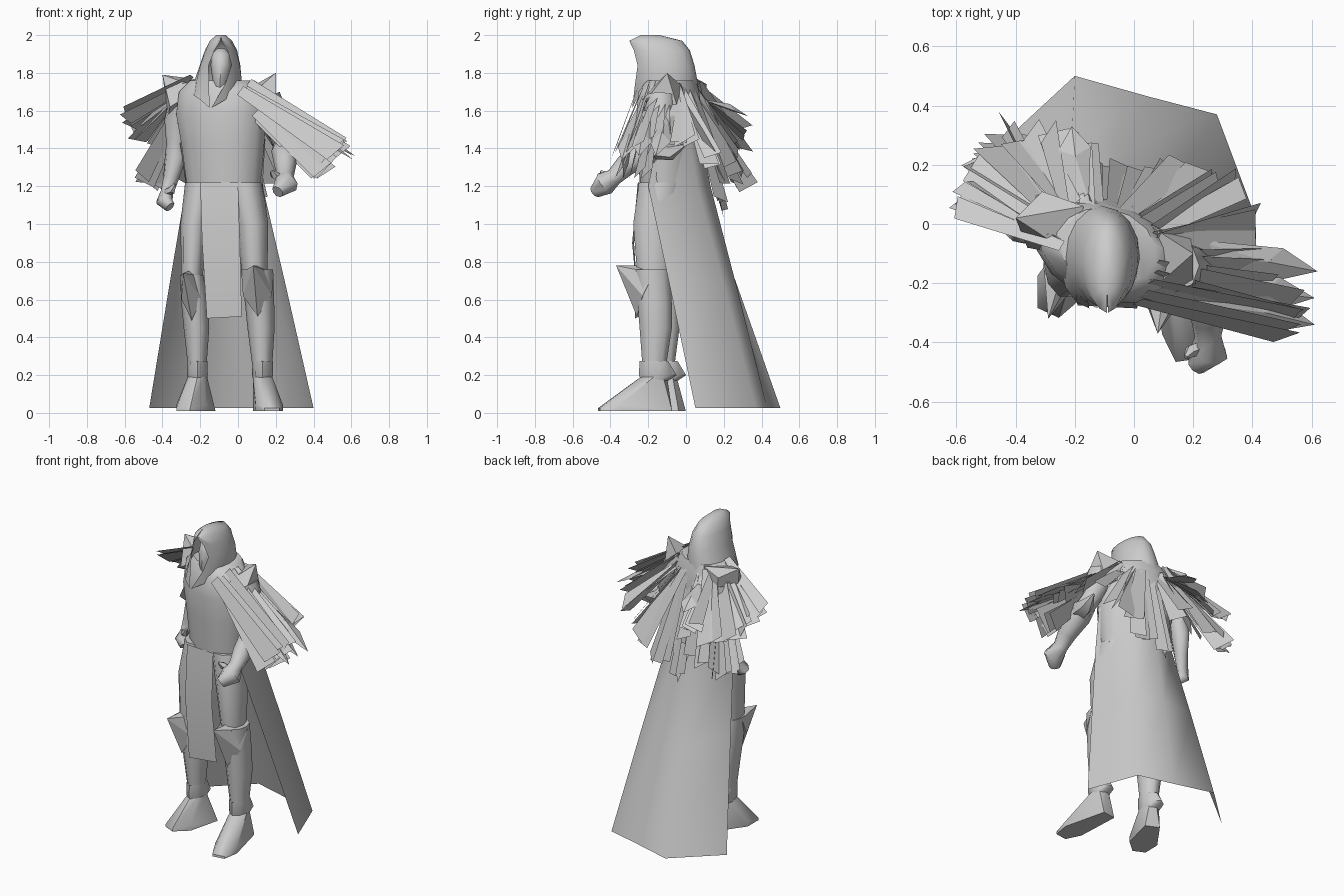
import bpy, bmesh, math, random
from mathutils import Vector as V, Matrix

if "Cube" in bpy.data.objects:
    bpy.data.objects.remove(bpy.data.objects["Cube"])

random.seed(4)
grey = bpy.data.materials.new("stone grey")
grey.diffuse_color = (0.6, 0.6, 0.6, 1)
grey.use_nodes = True
grey.node_tree.nodes["Principled BSDF"].inputs["Base Color"].default_value = grey.diffuse_color


def make(name, verts, faces=None, angle=50):
    """Mesh object; without faces the convex hull of the points is used."""
    bm = bmesh.new()
    vs = [bm.verts.new(v) for v in verts]
    if faces is None:
        res = bmesh.ops.convex_hull(bm, input=vs)
        junk = [g for g in res["geom_interior"] if isinstance(g, bmesh.types.BMVert)]
        bmesh.ops.delete(bm, geom=junk, context='VERTS')
    else:
        for f in faces:
            bm.faces.new([vs[i] for i in f])
    bmesh.ops.recalc_face_normals(bm, faces=bm.faces)
    me = bpy.data.meshes.new(name)
    bm.to_mesh(me)
    bm.free()
    me.materials.append(grey)
    ob = bpy.data.objects.new(name, me)
    bpy.context.collection.objects.link(ob)
    bpy.ops.object.select_all(action='DESELECT')
    ob.select_set(True)
    bpy.context.view_layer.objects.active = ob
    if angle:
        bpy.ops.object.shade_smooth_by_angle(angle=math.radians(angle))
    return ob


def grid(rows, closed):
    """Faces between equally long rows of points, with end caps when closed."""
    n, m = len(rows[0]), len(rows)
    faces = [(r * n + i, r * n + (i + 1) % n, (r + 1) * n + (i + 1) % n, (r + 1) * n + i)
             for r in range(m - 1) for i in range(n if closed else n - 1)]
    if closed:
        faces += [tuple(range(n)), tuple(range((m - 1) * n, m * n))]
    return [p for row in rows for p in row], faces


def loft(name, rings, n=10, turn=0):
    """Level elliptical rings (x, y, z, rx, ry)."""
    rot = Matrix.Rotation(math.radians(turn), 3, 'Z')
    rows = [[V((x, y, z)) + rot @ V((rx * math.cos(a), ry * math.sin(a), 0))
             for a in (2 * math.pi * i / n for i in range(n))]
            for x, y, z, rx, ry in rings]
    return make(name, *grid(rows, True))


def tube(name, path, n=8):
    """Round limb along (x, y, z, radius)."""
    rows = []
    for k, (x, y, z, r) in enumerate(path):
        d = V(path[min(k + 1, len(path) - 1)][:3]) - V(path[max(k - 1, 0)][:3])
        q = d.to_track_quat('Z', 'Y')
        rows.append([V((x, y, z)) + q @ V((r * math.cos(a), r * math.sin(a), 0))
                     for a in (2 * math.pi * i / n for i in range(n))])
    return make(name, *grid(rows, True))


# Torso, turned against the head
loft("torso", [(-.075, -.09, 1.2, .205, .15), (-.08, -.09, 1.42, .23, .165),
               (-.09, -.09, 1.58, .25, .17), (-.09, -.09, 1.7, .235, .155),
               (-.09, -.08, 1.76, .17, .13)], 14, -18)

# Hood: arcs left open at the front (z, x, y, rx, ry, gap), hem dipping to a point in front
rows = []
for z, x, y, rx, ry, gap, dip in [(1.7, -.12, -.11, .13, .175, .04, .09), (1.76, -.105, -.11, .125, .17, .35, .03),
                                  (1.84, -.095, -.12, .108, .165, .6, 0), (1.92, -.09, -.135, .085, .155, .42, 0),
                                  (1.97, -.09, -.16, .06, .14, .03, 0), (2.0, -.09, -.19, .025, .05, .03, 0)]:
    arc = [(math.pi - gap) * (i / 7 - 1) for i in range(15)]
    rows.append([(x + rx * math.sin(a) - dip * .3 * (a / math.pi) ** 4, y + ry * math.cos(a),
                  z - dip * (a / math.pi) ** 4) for a in arc])
verts, faces = grid(rows, False)
make("hood", verts, faces + [tuple(range(75, 90))])
loft("face", [(-.095, -.2, 1.7, .02, .03), (-.095, -.19, 1.76, .04, .05), (-.09, -.18, 1.84, .055, .06),
              (-.09, -.16, 1.9, .05, .06), (-.09, -.15, 1.93, .02, .02)], 8)

# Cape: open sheet from back to hem
top = [(-.31, -.02), (-.22, .06), (-.06, .085), (.09, .02), (.145, -.15)]
waist = [(-.275, -.1), (-.22, .08), (-.06, .13), (.09, .06), (.13, -.2)]
hem = [(-.47, .25), (-.2, .5), (.05, .43), (.28, .37), (.4, .05)]
mid = [tuple(a * .55 + b * .45 for a, b in zip(p, q)) for p, q in zip(waist, hem)]
rows = [[(x, y, z) for x, y in r] for r, z in ((top, 1.45), (waist, 1.2), (mid, .68), (hem, .025))]
make("cape", *grid(rows, False), angle=100)

# Hanging front cloth
make("front_cloth", *grid([[(-.2, -.24, 1.22), (0, -.255, 1.22)], [(-.19, -.275, .9), (.01, -.285, .9)],
                           [(-.165, -.27, .5), (.02, -.25, .51)]], False))

# Thighs and greaves
loft("right_thigh", [(-.19, -.1, 1.22, .09, .125), (-.23, -.13, 1.0, .075, .12), (-.245, -.14, .7, .055, .085)])
loft("left_thigh", [(.03, -.13, 1.22, .1, .125), (.075, -.17, 1.0, .085, .115), (.09, -.17, .7, .065, .09)])
loft("right_greave", [(-.245, -.14, .73, .062, .09), (-.23, -.13, .58, .07, .095), (-.22, -.12, .45, .068, .09),
                      (-.215, -.12, .2, .045, .055)])
loft("left_greave", [(.1, -.18, .76, .085, .1), (.115, -.165, .57, .077, .095), (.122, -.16, .45, .072, .09),
                     (.13, -.17, .2, .048, .06)])


def knee(name, tip, x, y, z, w):
    make(name, [tip] + [(x + sx * w, y + sy, z + dz) for sx, sy, dz in
                        ((-1, .03, .0), (1, .03, .0), (0, -.06, -.23), (-.9, -.03, -.12),
                         (.9, -.03, -.12), (0, .0, .04))], angle=25)


knee("right_knee_guard", (-.29, -.32, .74), -.245, -.17, .72, .06)
knee("left_knee_guard", (.08, -.37, .78), .103, -.2, .74, .085)


def boot(name, ankle, toe, heel, width):
    d = (V(toe) - V(heel)).normalized()
    s = V((-d.y, d.x))
    sole = [V(heel) + s * .045, V(heel) - s * .045, V(toe) - d * .1 + s * width,
            V(toe) - d * .1 - s * width, V(toe) + s * .04, V(toe) - s * .04]
    pts = [(p.x, p.y, .01) for p in sole] + [(p.x, p.y, .045) for p in sole[2:4]]
    pts += [(p.x, p.y, .025) for p in sole[4:]]
    ring = [(math.cos(a), math.sin(a)) for a in (math.pi / 4 * i for i in range(8))]
    make(name, pts + [(ankle[0] + .052 * c, ankle[1] + .07 * t, .19) for c, t in ring], angle=40)
    loft(name + "_cuff", [(*ankle, .16, .045, .06), (ankle[0], ankle[1] + .02, .2, .055, .1),
                          (*ankle, .275, .054, .075), (*ankle, .25, .04, .05)], 8)


boot("right_boot", (-.215, -.12), (-.29, -.3), (-.16, -.02), .085)
boot("left_boot", (.13, -.17), (.18, -.46), (.125, -.08), .072)

# Arms, hands and elbow spike
tube("right_arm", [(-.28, .02, 1.66, .09), (-.315, .03, 1.54, .078), (-.325, .03, 1.42, .055),
                   (-.33, .03, 1.36, .058), (-.355, .01, 1.24, .042), (-.375, .0, 1.17, .034),
                   (-.39, -.02, 1.12, .045), (-.36, -.04, 1.09, .03)])
tube("right_thumb", [(-.38, -.02, 1.17, .02), (-.35, -.05, 1.18, .022), (-.335, -.06, 1.21, .008)], 5)
tube("left_arm", [(.14, -.14, 1.66, .09), (.2, -.14, 1.54, .075), (.24, -.15, 1.43, .06), (.25, -.21, 1.385, .074),
                  (.25, -.32, 1.31, .058), (.25, -.38, 1.25, .045), (.255, -.43, 1.215, .065),
                  (.21, -.48, 1.17, .034)])
tube("left_thumb", [(.24, -.41, 1.23, .022), (.19, -.43, 1.26, .022), (.175, -.45, 1.28, .008)], 5)
tube("left_elbow_spike", [(.27, -.17, 1.4, .06), (.3, -.08, 1.38, .045), (.31, .0, 1.42, .004)], 5)

# Shoulder plates
make("right_shoulder_plate", [(-.4, .02, 1.79), (-.31, .11, 1.74), (-.17, .06, 1.76), (-.2, -.11, 1.72),
                              (-.36, -.08, 1.62), (-.37, .0, 1.57), (-.28, .09, 1.57)], angle=25)
make("left_shoulder_plate", [(.2, -.1, 1.8), (.2, -.21, 1.66), (.06, -.01, 1.72), (.04, -.24, 1.66),
                             (.05, -.02, 1.6), (.19, -.04, 1.6), (.12, -.22, 1.5)], angle=25)


# Feather mantle: fans of flat blades between two root and two tip positions
def jitter(s):
    return V([random.uniform(-s, s) for _ in range(3)])


def fan(name, roots, tips, count, width, lo=-.6, hi=.6):
    verts, faces = [], []
    for i in range(count):
        t = i / (count - 1)
        a = V(roots[0]).lerp(V(roots[1]), t) + jitter(.015)
        b = V(tips[0]).lerp(V(tips[1]), t) + jitter(.02)
        d = (b - a).normalized()
        side = Matrix.Rotation(random.uniform(lo, hi), 3, d) @ d.cross(V((0, 0, 1))).normalized()
        w = width * random.uniform(.8, 1.15) / 2
        k = len(verts)
        verts += [a - side * w * .5, a + side * w * .5,
                  b + side * w - d * random.uniform(0, .05), b - side * w - d * random.uniform(0, .05)]
        faces.append((k, k + 1, k + 2, k + 3))
    make(name, verts, faces, angle=0)


fan("left_front_feathers", ((.02, -.25, 1.71), (.08, -.14, 1.75)), ((.55, -.37, 1.37), (.57, -.28, 1.42)),
    6, .11, .2, 1.2)
fan("left_lower_feathers", ((.1, -.25, 1.6), (.12, -.14, 1.6)), ((.47, -.37, 1.28), (.47, -.2, 1.27)),
    5, .15, .9, 1.5)
fan("left_side_feathers", ((.08, -.14, 1.74), (.06, -.04, 1.72)), ((.46, -.2, 1.42), (.42, .03, 1.42)), 6, .12, -.3, .9)
fan("left_back_feathers", ((.04, -.04, 1.72), (-.02, .03, 1.7)), ((.38, .12, 1.38), (.2, .2, 1.2)), 6, .11, -.9, .9)
fan("middle_back_feathers", ((.02, .03, 1.68), (-.12, .06, 1.68)), ((.14, .19, 1.12), (-.09, .2, 1.06)), 5, .09, -.8, .8)
fan("right_back_feathers", ((-.12, .06, 1.7), (-.22, .04, 1.72)), ((-.14, .27, 1.3), (-.31, .33, 1.5)), 6, .1, -.9, .9)
fan("right_hanging_feathers", ((-.17, .08, 1.66), (-.28, .07, 1.64)), ((-.22, .28, 1.22), (-.42, .32, 1.22)), 4, .1, -.8, .8)
fan("right_side_feathers", ((-.2, .06, 1.74), (-.28, .0, 1.74)), ((-.36, .32, 1.38), (-.54, .25, 1.42)), 6, .11, -.2, 1)
fan("right_lower_feathers", ((-.28, .07, 1.62), (-.3, .03, 1.64)), ((-.44, .33, 1.2), (-.53, .22, 1.21)), 6, .12, .5, 1.4)
fan("right_front_feathers", ((-.27, .0, 1.75), (-.24, -.08, 1.77)), ((-.56, .22, 1.48), (-.61, .07, 1.57)), 7, .1, .2, 1.2)

# Long pointed blades
for i, (a, b) in enumerate([((.2, -.08, 1.6), (.62, -.16, 1.36)), ((.2, -.2, 1.6), (.61, -.25, 1.36)),
                            ((-.06, .06, 1.62), (-.08, .2, 1.03)), ((-.18, .08, 1.66), (-.21, .33, 1.57)),
                            ((.2, -.24, 1.6), (.61, -.34, 1.34))]):
    a, b = V(a), V(b)
    s = (b - a).cross(V((0, 0, 1))).normalized() * .055
    make(f"pointed_blade_{i + 1}", [a - s * .5, a + s * .5, b - (b - a) * .3 + s, b,
                                    b - (b - a) * .3 - s, a.lerp(b, .6) + V((0, 0, .03))], angle=0)
